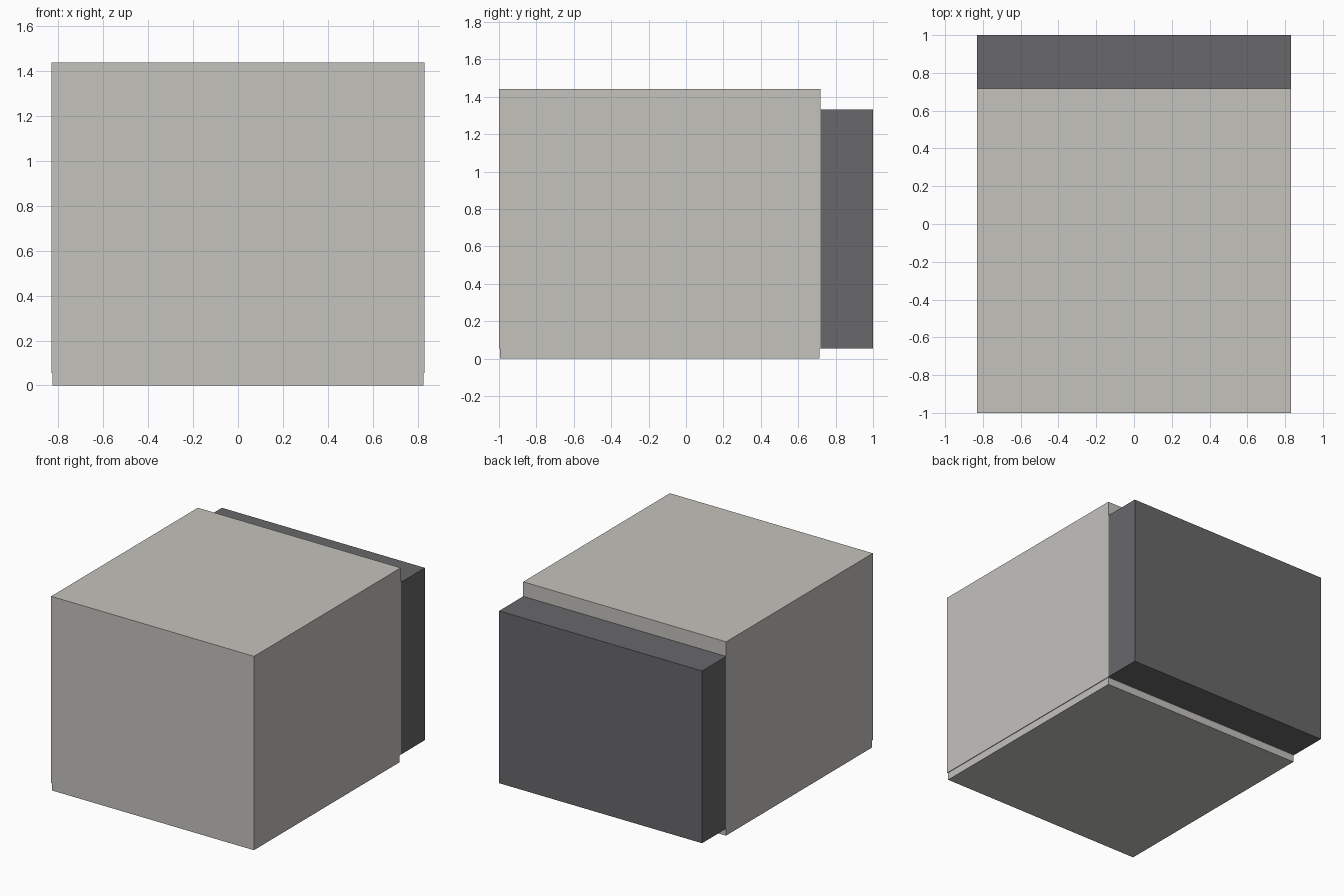
import bpy
import bmesh

if "Cube" in bpy.data.objects:
    bpy.data.objects.remove(bpy.data.objects["Cube"])


def material(name, rgb):
    mat = bpy.data.materials.new(name)
    mat.diffuse_color = (*rgb, 1.0)
    mat.use_nodes = True
    mat.node_tree.nodes["Principled BSDF"].inputs["Base Color"].default_value = mat.diffuse_color
    return mat


def box(name, lo, hi, mat):
    """Axis-aligned box between two corners."""
    bm = bmesh.new()
    bmesh.ops.create_cube(bm, size=1.0)
    for v in bm.verts:
        v.co = [(a + b) / 2 + c * (b - a) for a, b, c in zip(lo, hi, v.co)]
    mesh = bpy.data.meshes.new(name)
    bm.to_mesh(mesh)
    bm.free()
    mesh.materials.append(mat)
    obj = bpy.data.objects.new(name, mesh)
    bpy.context.collection.objects.link(obj)
    return obj


light = material("warm light grey", (0.55, 0.54, 0.505))
dark = material("dark grey", (0.138, 0.138, 0.145))

W = 0.832       # half width
BACK = 0.718    # rear face of the main body
STEP = 0.055    # height of the recessed plinth
INSET = 0.005   # plinth recess

# Recessed plinth
box("plinth", (-W + INSET, -1 + INSET, 0), (W - INSET, BACK - INSET, STEP), light)
# Main body
box("main_body", (-W, -1, STEP), (W, BACK, 1.44), light)
# Dark block on the back
box("rear_block", (-W, BACK, STEP), (W, 1, 1.332), dark)
